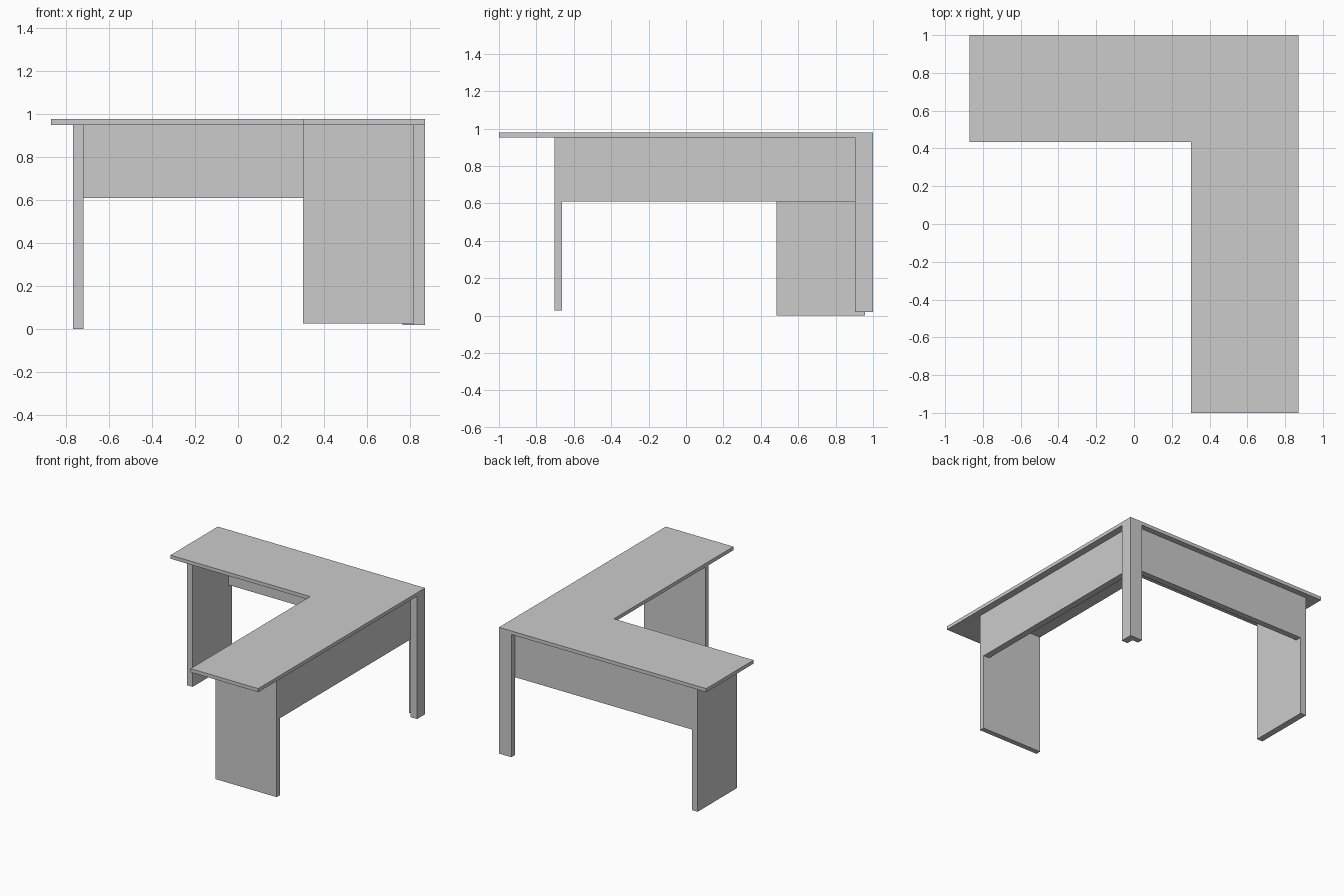
import bpy
import bmesh

if "Cube" in bpy.data.objects:
    bpy.data.objects.remove(bpy.data.objects["Cube"])


def prism(name, outline, z0, z1):
    """Extrude a flat counter-clockwise outline from z0 up to z1."""
    bm = bmesh.new()
    base = bm.faces.new([bm.verts.new((x, y, z0)) for x, y in outline])
    ext = bmesh.ops.extrude_face_region(bm, geom=[base])
    verts = [g for g in ext["geom"] if isinstance(g, bmesh.types.BMVert)]
    bmesh.ops.translate(bm, verts=verts, vec=(0, 0, z1 - z0))
    bmesh.ops.recalc_face_normals(bm, faces=bm.faces)
    mesh = bpy.data.meshes.new(name)
    bm.to_mesh(mesh)
    bm.free()
    obj = bpy.data.objects.new(name, mesh)
    bpy.context.collection.objects.link(obj)
    return obj


def board(name, x0, x1, y0, y1, z0, z1):
    return prism(name, [(x0, y0), (x1, y0), (x1, y1), (x0, y1)], z0, z1)


UNDER = 0.951   # underside of the desktop

# L-shaped desktop
prism("desktop", [(-0.87, 0.433), (0.302, 0.433), (0.302, -1), (0.87, -1),
                  (0.87, 1), (-0.87, 1)], UNDER, 0.978)

# L-section post under the outer corner
prism("corner_post", [(0.766, 0.957), (0.817, 0.957), (0.817, 0.904), (0.87, 0.904),
                      (0.87, 1), (0.766, 1)], 0.02, UNDER)

# Slab legs at the two free ends
board("left_leg", -0.768, -0.719, 0.483, 0.957, 0.0, UNDER)
board("front_leg", 0.302, 0.817, -0.703, -0.663, 0.027, UNDER)

# Modesty panels joining the legs to the corner
board("back_panel", -0.719, 0.767, 0.910, 0.957, 0.611, UNDER)
board("side_panel", 0.767, 0.817, -0.663, 0.957, 0.611, UNDER)
